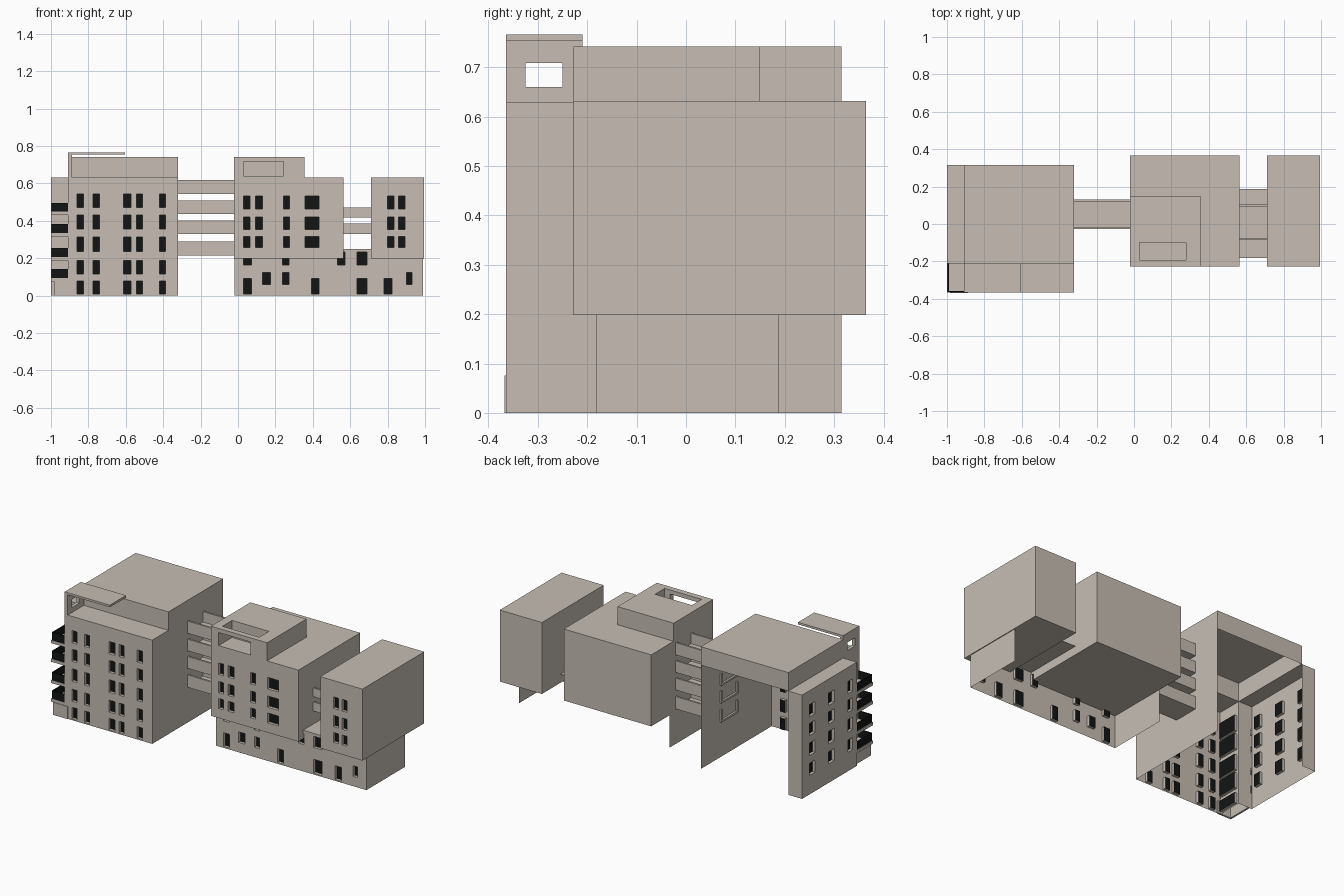
import bpy, bmesh
from mathutils import Vector

if "Cube" in bpy.data.objects:
    bpy.data.objects.remove(bpy.data.objects["Cube"])


def material(name, rgb):
    m = bpy.data.materials.new(name)
    m.diffuse_color = (*rgb, 1)
    m.use_nodes = True
    m.node_tree.nodes["Principled BSDF"].inputs["Base Color"].default_value = m.diffuse_color
    return m


STONE = material("warm stone", (0.57, 0.515, 0.455))
BLACK = material("black glass", (0.006, 0.007, 0.007))

# Plane mappings: (a, b) run across the panel, d goes inward
FRONT = lambda y: lambda a, b, d: (a, y + d, b)
BACK = lambda y: lambda a, b, d: (-a, y - d, b)
LEFT = lambda x: lambda a, b, d: (x + d, -a, b)
RIGHT = lambda x: lambda a, b, d: (x - d, a, b)
TOP = lambda z: lambda a, b, d: (a, b, z - d)


def finish(name, bm, mat=None):
    bmesh.ops.remove_doubles(bm, verts=bm.verts, dist=1e-5)
    me = bpy.data.meshes.new(name)
    bm.to_mesh(me)
    bm.free()
    for m in ([mat] if mat else [STONE, BLACK]):
        me.materials.append(m)
    ob = bpy.data.objects.new(name, me)
    bpy.context.collection.objects.link(ob)
    return ob


def panel(bm, P, a0, a1, b0, b1, windows=(), depth=0.018):
    """Wall sheet with recessed black windows given as (a0, a1, b0, b1)."""
    def quad(pts, mi=0):
        f = bm.faces.new([bm.verts.new(P(*p)) for p in pts])
        f.material_index = mi
    us = sorted({a0, a1, *[w[0] for w in windows], *[w[1] for w in windows]})
    vs = sorted({b0, b1, *[w[2] for w in windows], *[w[3] for w in windows]})
    for l, r in zip(us, us[1:]):
        for lo, hi in zip(vs, vs[1:]):
            c, e = (l + r) / 2, (lo + hi) / 2
            if not any(w[0] < c < w[1] and w[2] < e < w[3] for w in windows):
                quad([(l, lo, 0), (r, lo, 0), (r, hi, 0), (l, hi, 0)])
    for l, r, lo, hi in windows:
        ring = [(l, lo), (r, lo), (r, hi), (l, hi)]
        for p, q in zip(ring, ring[1:] + ring[:1]):
            quad([(*p, 0), (*q, 0), (*q, depth), (*p, depth)])
        quad([(*p, depth) for p in ring], 1)


def add_box(bm, x0, x1, y0, y1, z0, z1, skip=None):
    vs = bmesh.ops.create_cube(bm, size=1)["verts"]
    for v in vs:
        v.co = Vector(((x0 + x1) / 2 + v.co.x * (x1 - x0),
                       (y0 + y1) / 2 + v.co.y * (y1 - y0),
                       (z0 + z1) / 2 + v.co.z * (z1 - z0)))
    if skip == "front":
        bmesh.ops.delete(bm, geom=[f for f in {f for v in vs for f in v.link_faces}
                                   if all(abs(v.co.y - y0) < 1e-6 for v in f.verts)],
                         context="FACES_ONLY")


def box(name, *dims, mat=STONE):
    bm = bmesh.new()
    add_box(bm, *dims)
    return finish(name, bm, mat)


def cut(ob, *dims):
    cutter = box("cutter", *dims)
    cutter.hide_render = True
    mod = ob.modifiers.new("cut", "BOOLEAN")
    mod.operation, mod.solver, mod.object = "DIFFERENCE", "EXACT", cutter
    bpy.context.view_layer.objects.active = ob
    bpy.ops.object.modifier_apply(modifier=mod.name)
    bpy.data.objects.remove(cutter)


def grid(cols, rows):
    return [(*c, *r) for c in cols for r in rows]


def tray(name, x0, x1, y0, y1, z0, z1, t=0.011):
    """Open walkway: floor and two parapets."""
    bm = bmesh.new()
    add_box(bm, x0, x1, y0 + t, y1 - t, z0, z0 + t)
    add_box(bm, x0, x1, y0, y0 + t, z0, z1)
    add_box(bm, x0, x1, y1 - t, y1, z0, z1)
    finish(name, bm, STONE)


# Left building: open-backed shell with window walls
rows5 = [(0.008, 0.078), (0.115, 0.188), (0.236, 0.312), (0.357, 0.43), (0.47, 0.544)]
cols = [(-0.86, -0.826), (-0.775, -0.741), (-0.612, -0.571), (-0.544, -0.51), (-0.421, -0.387)]
XL, XM, XR, YF, YS, YB, ZR, ZT = -1.0, -0.908, -0.32, -0.365, -0.21, 0.315, 0.63, 0.742
bm = bmesh.new()
panel(bm, FRONT(YF), XM, XR, 0, ZR, grid(cols, rows5))
panel(bm, RIGHT(XR), YF, YB, 0, ZR)
panel(bm, TOP(ZR), XM, XR, YF, YS)
# glazed doors behind the balconies
doors = [(0.225, 0.35, z, z + 0.095) for z in (0.008, 0.1, 0.212, 0.341, 0.454)]
doors[0] = (0.225, 0.35, 0.008, 0.07)
panel(bm, LEFT(XM), -YS, -YF, 0, ZR, doors)
# side wing
panel(bm, FRONT(YS), XL, XM, 0, ZR)
panel(bm, LEFT(XL), -YB, -YS, 0, ZR,
      grid([(-0.245, -0.19), (-0.06, -0.005), (0.125, 0.17)], rows5[1:]))
panel(bm, BACK(YB), -XM, -XL, 0, ZR)
panel(bm, TOP(ZR), XL, XM, YS, YB)
# set-back top storey
panel(bm, FRONT(YS), XM, XR, ZR, ZT)
panel(bm, BACK(YB), -XR, -XM, ZR, ZT)
panel(bm, LEFT(XM), -YB, -YS, ZR, ZT)
panel(bm, RIGHT(XR), YS, YB, ZR, ZT)
panel(bm, TOP(ZT), XM, XR, YS, YB)
finish("left_building", bm)

# Roof terrace side wall with opening, and canopy
side = box("terrace_side_wall", XM, -0.888, YF, YS, ZR, 0.753)
cut(side, -1, -0.8, -0.325, -0.25, 0.66, 0.709)
box("terrace_canopy", XM, -0.605, YF, YS, 0.753, 0.766)

# Corner balconies: stone slabs with black railings
for i, z in enumerate((0.094, 0.206, 0.335, 0.448)):
    box(f"balcony_slab_{i}", XL, XM, YF, YS, z - 0.018, z)
    bm = bmesh.new()
    add_box(bm, XL + 0.004, XM, YF + 0.002, YF + 0.008, z, z + 0.048)
    add_box(bm, XL + 0.004, XL + 0.01, YF + 0.008, YS, z, z + 0.048)
    finish(f"balcony_railing_{i}", bm, BLACK)
bm = bmesh.new()
add_box(bm, -0.985, -0.887, YF - 0.003, YF + 0.008, 0, 0.076)
add_box(bm, -0.985, -0.974, YF + 0.008, YS, 0, 0.076)
finish("ground_terrace_wall", bm, STONE)

# Walkways between left and middle buildings
for i, (a, b) in enumerate([(0.215, 0.29), (0.33, 0.402), (0.437, 0.507), (0.543, 0.617)]):
    tray(f"long_walkway_{i}", -0.332, -0.02, -0.028, 0.132, a, b)

# Shared base, open at back and bottom
up, low, mid = (0.164, 0.232), (0.008, 0.092), (0.06, 0.124)
wins = [(0.03, 0.072, *low), (0.132, 0.174, *mid), (0.238, 0.272, *mid), (0.392, 0.432, *low),
        (0.635, 0.69, *low), (0.78, 0.823, *low), (0.9, 0.93, *mid),
        (0.03, 0.072, *up), (0.238, 0.272, *up), (0.533, 0.572, *up), (0.635, 0.69, *up)]
bm = bmesh.new()
XA, XB, XC, XD = -0.022, 0.565, 0.712, 0.995
panel(bm, FRONT(-0.182), XA + 0.002, 0.99, 0, 0.25, wins)
panel(bm, LEFT(XA + 0.002), -0.187, 0.182, 0, 0.2)
panel(bm, RIGHT(0.99), -0.182, 0.187, 0, 0.2)
panel(bm, TOP(0.25), XB, XC, -0.182, 0.187)
finish("base", bm)

# Middle and right upper buildings
rows3 = [(0.257, 0.317), (0.352, 0.42), (0.463, 0.533)]
upper = {
    "middle_building": (XA, XB, [(0.03, 0.063), (0.094, 0.132), (0.242, 0.276), (0.357, 0.432)]),
    "right_building": (XC, XD, [(0.8, 0.834), (0.858, 0.893)]),
}
for name, (x0, x1, cs) in upper.items():
    bm = bmesh.new()
    add_box(bm, x0, x1, -0.228, 0.365, 0.198, 0.632, skip="front")
    panel(bm, FRONT(-0.228), x0, x1, 0.198, 0.632, grid(cs, rows3))
    finish(name, bm)

# Middle rooftop storey with open loggia
loggia = box("rooftop_loggia", XA, 0.355, -0.228, 0.15, 0.632, ZT)
cut(loggia, 0.03, 0.243, -0.3, -0.1, 0.638, 0.717)
cut(loggia, 0.03, 0.278, -0.193, -0.1, 0.638, 0.8)

# Short walkways between middle and right buildings
for i, (a, b) in enumerate([(0.33, 0.385), (0.417, 0.47)]):
    tray(f"short_walkway_{i}", XB, XC, -0.086, 0.104, a, b)
